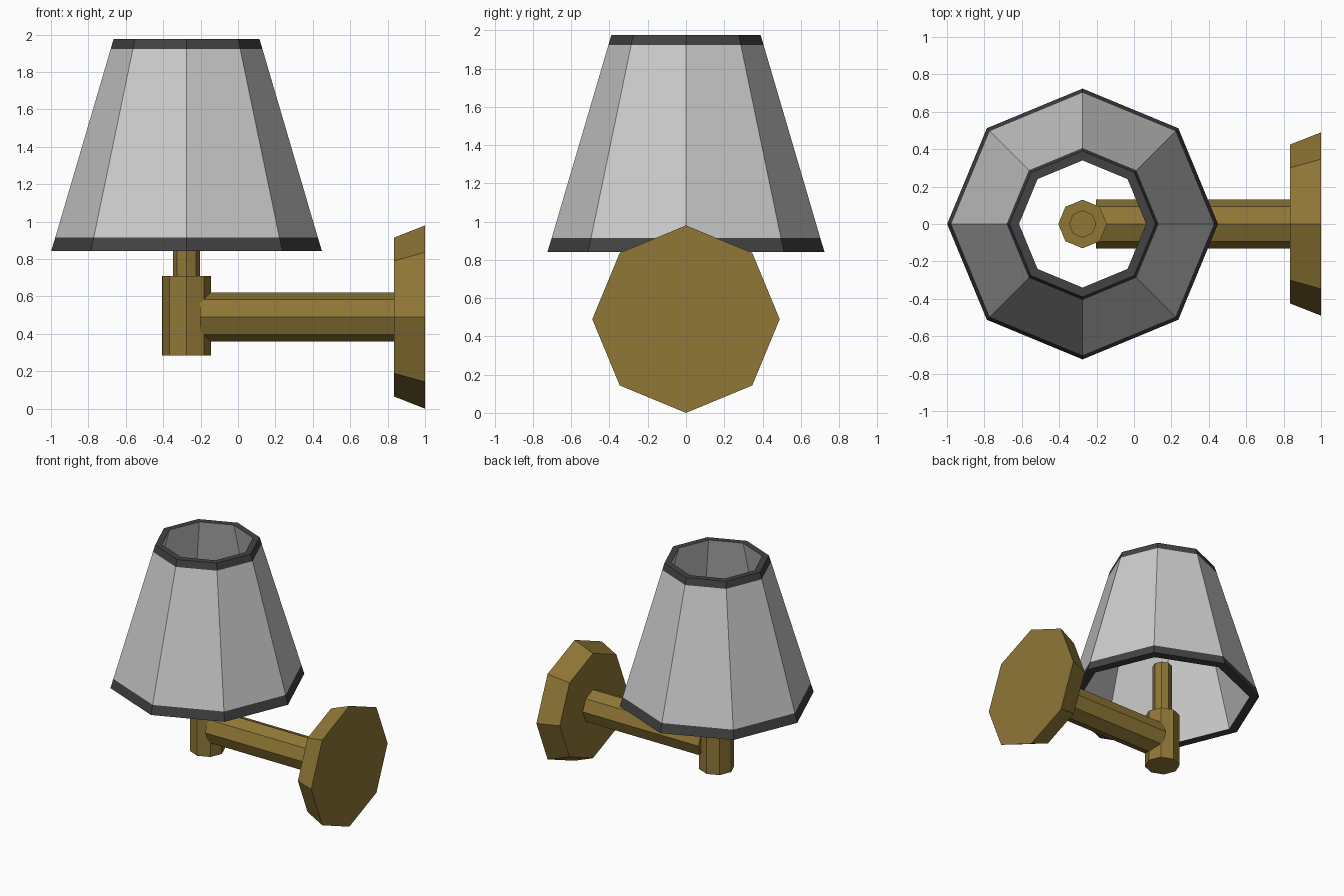
import bpy, bmesh, math
from mathutils import Matrix

if "Cube" in bpy.data.objects:
    bpy.data.objects.remove(bpy.data.objects["Cube"])

SIDES = 8
LAMP_X = -0.275   # axis of shade, stem and socket
ARM_Z = 0.49      # axis of arm and wall plate


def material(name, rgb):
    m = bpy.data.materials.new(name)
    m.diffuse_color = (*rgb, 1)
    m.use_nodes = True
    m.node_tree.nodes["Principled BSDF"].inputs["Base Color"].default_value = m.diffuse_color
    return m


brass = material("brass", (0.277, 0.184, 0.037))
trim = material("dark_trim", (0.055, 0.055, 0.055))
cloth = material("grey_shade", (0.8, 0.8, 0.8))


def lathe(name, profile, mats, closed=False, slots=None, matrix=None):
    """Turn (radius, height) points into an eight-sided solid."""
    bm = bmesh.new()
    rings = []
    for r, h in profile:
        rings.append([bm.verts.new((r * math.cos(2 * math.pi * i / SIDES),
                                    r * math.sin(2 * math.pi * i / SIDES), h))
                      for i in range(SIDES)])
    n = len(rings)
    for k in range(n if closed else n - 1):
        a, b = rings[k], rings[(k + 1) % n]
        for i in range(SIDES):
            j = (i + 1) % SIDES
            f = bm.faces.new((a[i], a[j], b[j], b[i]))
            f.material_index = slots[k] if slots else 0
    if not closed:
        bm.faces.new(rings[0][::-1])
        bm.faces.new(rings[-1])
    bm.transform(matrix)
    bmesh.ops.recalc_face_normals(bm, faces=bm.faces)
    me = bpy.data.meshes.new(name)
    bm.to_mesh(me)
    bm.free()
    for m in mats:
        me.materials.append(m)
    ob = bpy.data.objects.new(name, me)
    bpy.context.collection.objects.link(ob)
    return ob


upright = Matrix.Translation((LAMP_X, 0, 0))
sideways = Matrix.Translation((0, 0, ARM_Z)) @ Matrix.Rotation(math.pi / 2, 4, 'Y')

# Hollow tapered shade with dark trim along both rims
lathe("lamp_shade",
      [(0.724, 0.842), (0.702, 0.915), (0.406, 1.922), (0.39, 1.976),
       (0.34, 1.976), (0.652, 0.842)],
      [cloth, trim], closed=True, slots=[1, 0, 1, 1, 0, 1], matrix=upright)

# Socket body with the thinner stem rising into the shade
lathe("socket", [(0.13, 0.284), (0.13, 0.709), (0.073, 0.709), (0.073, 1.137)],
      [brass], matrix=upright)

# Horizontal arm running into the socket
lathe("arm", [(0.131, -0.203), (0.131, 0.835)], [brass], matrix=sideways)

# Bevelled wall plate
lathe("wall_plate", [(0.425, 0.835), (0.49, 1.0)], [brass], matrix=sideways)
